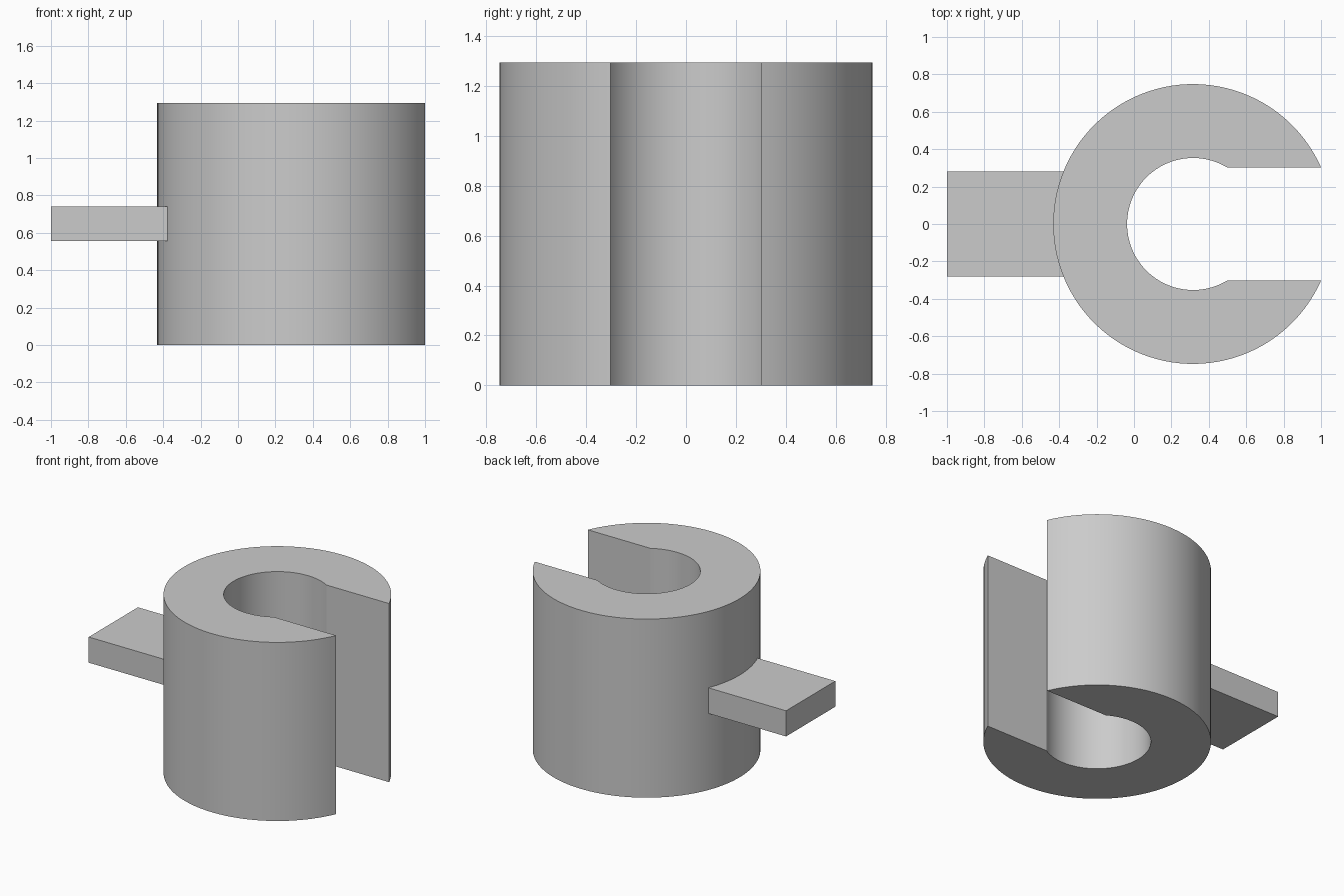
import bpy
import bmesh
from math import asin, cos, sin, pi, radians

cube = bpy.data.objects.get("Cube")
if cube:
    bpy.data.objects.remove(cube, do_unlink=True)

grey = bpy.data.materials.new("plain grey")
grey.use_nodes = True
colour = (0.6, 0.6, 0.6, 1)
grey.diffuse_color = colour
grey.node_tree.nodes["Principled BSDF"].inputs["Base Color"].default_value = colour

CENTRE_X = 0.316
OUTER, INNER = 0.748, 0.353
SLOT = 0.303      # half width of the opening
HEIGHT = 1.295


def arc(radius, start, end, steps):
    """Points on an arc around the ring axis."""
    angles = [start + (end - start) * i / steps for i in range(steps + 1)]
    return [(CENTRE_X + radius * cos(a), radius * sin(a)) for a in angles]


def extrude_profile(name, outline, bottom, top):
    """Solid made by raising a flat outline."""
    bm = bmesh.new()
    face = bm.faces.new([bm.verts.new((x, y, bottom)) for x, y in outline])
    raised = bmesh.ops.extrude_face_region(bm, geom=[face], use_keep_orig=True)
    verts = [g for g in raised["geom"] if isinstance(g, bmesh.types.BMVert)]
    bmesh.ops.translate(bm, verts=verts, vec=(0, 0, top - bottom))
    bmesh.ops.recalc_face_normals(bm, faces=bm.faces)
    mesh = bpy.data.meshes.new(name)
    bm.to_mesh(mesh)
    bm.free()
    mesh.materials.append(grey)
    obj = bpy.data.objects.new(name, mesh)
    bpy.context.collection.objects.link(obj)
    bpy.ops.object.select_all(action="DESELECT")
    obj.select_set(True)
    bpy.context.view_layer.objects.active = obj
    bpy.ops.object.shade_smooth_by_angle(angle=radians(25))
    return obj


# Open ring with a parallel-sided slot facing +x
a_out, a_in = asin(SLOT / OUTER), asin(SLOT / INNER)
ring = arc(OUTER, a_out, 2 * pi - a_out, 96) + arc(INNER, 2 * pi - a_in, a_in, 72)
extrude_profile("open_ring", ring, 0, HEIGHT)

# Flat tab, its inner end curved to sit just within the ring wall
TAB = 0.282
seat = OUTER - 0.005
a_tab = asin(TAB / seat)
tab = [(-1, -TAB)] + arc(seat, pi + a_tab, pi - a_tab, 16) + [(-1, TAB)]
extrude_profile("side_tab", tab, 0.555, 0.741)
